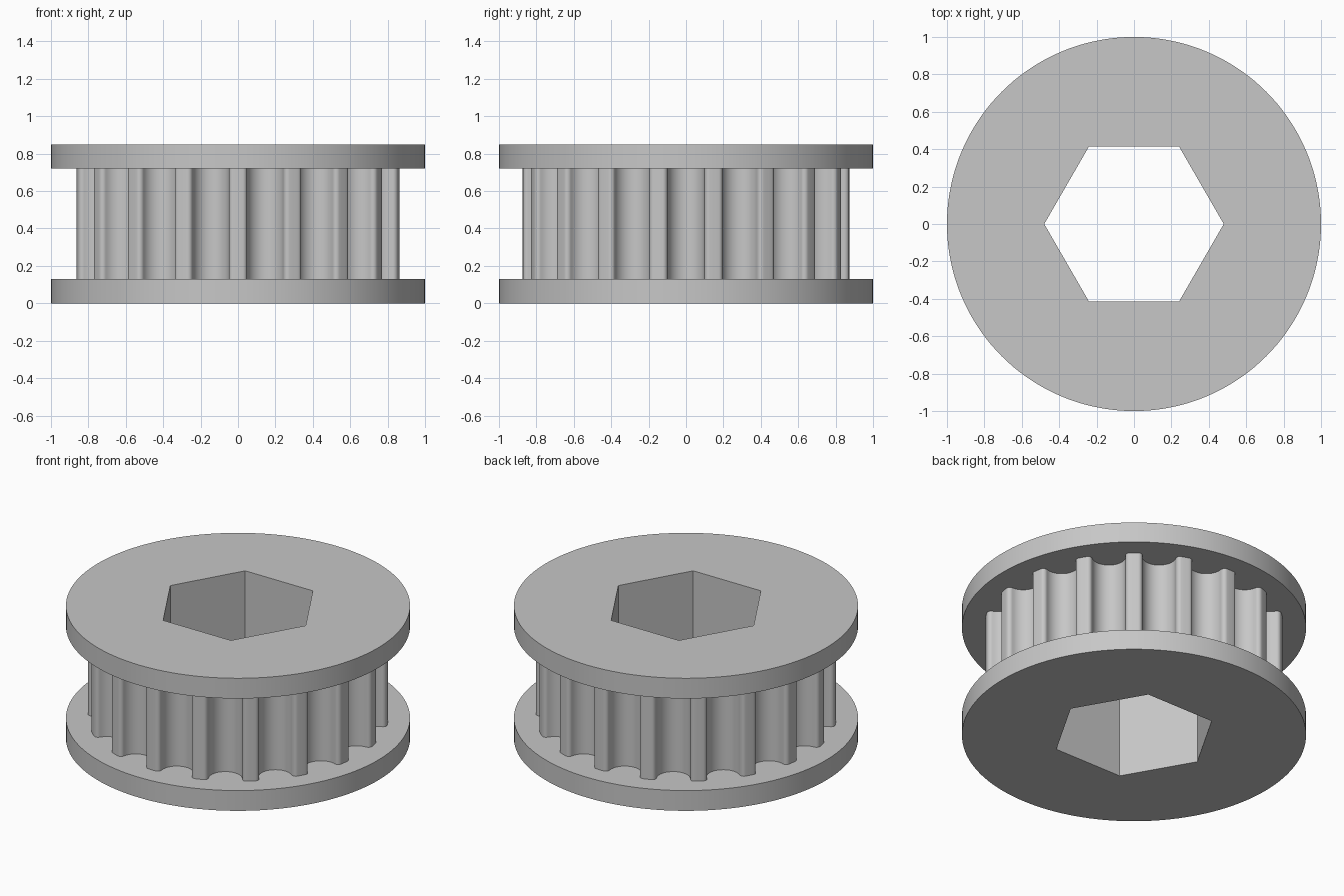
import bpy, bmesh, math
from mathutils import Vector

if "Cube" in bpy.data.objects:
    bpy.data.objects.remove(bpy.data.objects["Cube"])

HEIGHT, FLANGE = 0.85, 0.13
TEETH, TIP_R, DEPTH = 18, 0.873, 0.131
GROOVE_R, FILLET = 0.0985, 0.025

grey = bpy.data.materials.new("plain grey")
grey.use_nodes = True
color = (0.57, 0.57, 0.57, 1)
grey.diffuse_color = color
grey.node_tree.nodes["Principled BSDF"].inputs["Base Color"].default_value = color


def polar(r, a):
    return Vector((r * math.cos(a), r * math.sin(a)))


def arc(center, r, a0, a1, n):
    return [center + polar(r, a0 + (a1 - a0) * i / n) for i in range(n + 1)]


def prism(name, outline, z0, z1):
    """Extrude a counter-clockwise outline into a closed solid."""
    bm = bmesh.new()
    base = bm.faces.new([bm.verts.new((p.x, p.y, z0)) for p in outline])
    top = bmesh.ops.extrude_face_region(bm, geom=[base])["geom"]
    moved = [v for v in top if isinstance(v, bmesh.types.BMVert)]
    bmesh.ops.translate(bm, vec=(0, 0, z1 - z0), verts=moved)
    bmesh.ops.recalc_face_normals(bm, faces=bm.faces)
    mesh = bpy.data.meshes.new(name)
    bm.to_mesh(mesh)
    bm.free()
    mesh.materials.append(grey)
    ob = bpy.data.objects.new(name, mesh)
    bpy.context.collection.objects.link(ob)
    return ob


def ngon(n, r):
    return [polar(r, math.tau * i / n) for i in range(n)]


def toothed_outline():
    """Round grooves joined to the tooth tips by small fillets."""
    c = TIP_R - DEPTH + GROOVE_R
    f = TIP_R - FILLET
    spread = math.acos((c * c + f * f - (GROOVE_R + FILLET) ** 2) / (2 * c * f))
    center = Vector((c, 0))
    side = polar(f, spread)
    d = side - center
    touch = math.atan2(d.y, d.x)
    # One groove symmetric about the x axis, from lower to upper tooth tip
    upper = arc(side, FILLET, touch + math.pi, math.tau + spread, 8) 
    if touch + math.pi < math.tau + spread - math.pi:
        upper = arc(side, FILLET, touch + math.pi, spread, 8)
    lower = [Vector((p.x, -p.y)) for p in reversed(upper)]
    bottom = arc(center, GROOVE_R, math.tau - touch, touch, 24)[1:-1]
    land = arc(Vector((0, 0)), TIP_R, spread, math.tau / TEETH - spread, 3)[1:-1]
    groove = lower + bottom + upper + land
    points = []
    for i in range(TEETH):
        a = math.tau * i / TEETH
        for p in groove:
            points.append(polar(p.length, math.atan2(p.y, p.x) + a))
    return points


def combine(target, tool, operation):
    mod = target.modifiers.new(operation.lower(), "BOOLEAN")
    mod.operation, mod.solver, mod.object = operation, "EXACT", tool
    bpy.context.view_layer.objects.active = target
    bpy.ops.object.modifier_apply(modifier=mod.name)
    bpy.data.objects.remove(tool)


# Toothed drum with a flange at each end
pulley = prism("toothed_pulley", toothed_outline(), FLANGE / 2, HEIGHT - FLANGE / 2)
for name, z in (("lower_flange", 0), ("upper_flange", HEIGHT - FLANGE)):
    combine(pulley, prism(name, ngon(144, 1), z, z + FLANGE), "UNION")

# Hexagonal bore right through
combine(pulley, prism("hex_bore", ngon(6, 0.48), -0.1, HEIGHT + 0.1), "DIFFERENCE")

bpy.ops.object.select_all(action="DESELECT")
pulley.select_set(True)
bpy.context.view_layer.objects.active = pulley
bpy.ops.object.shade_smooth_by_angle(angle=math.radians(30))
